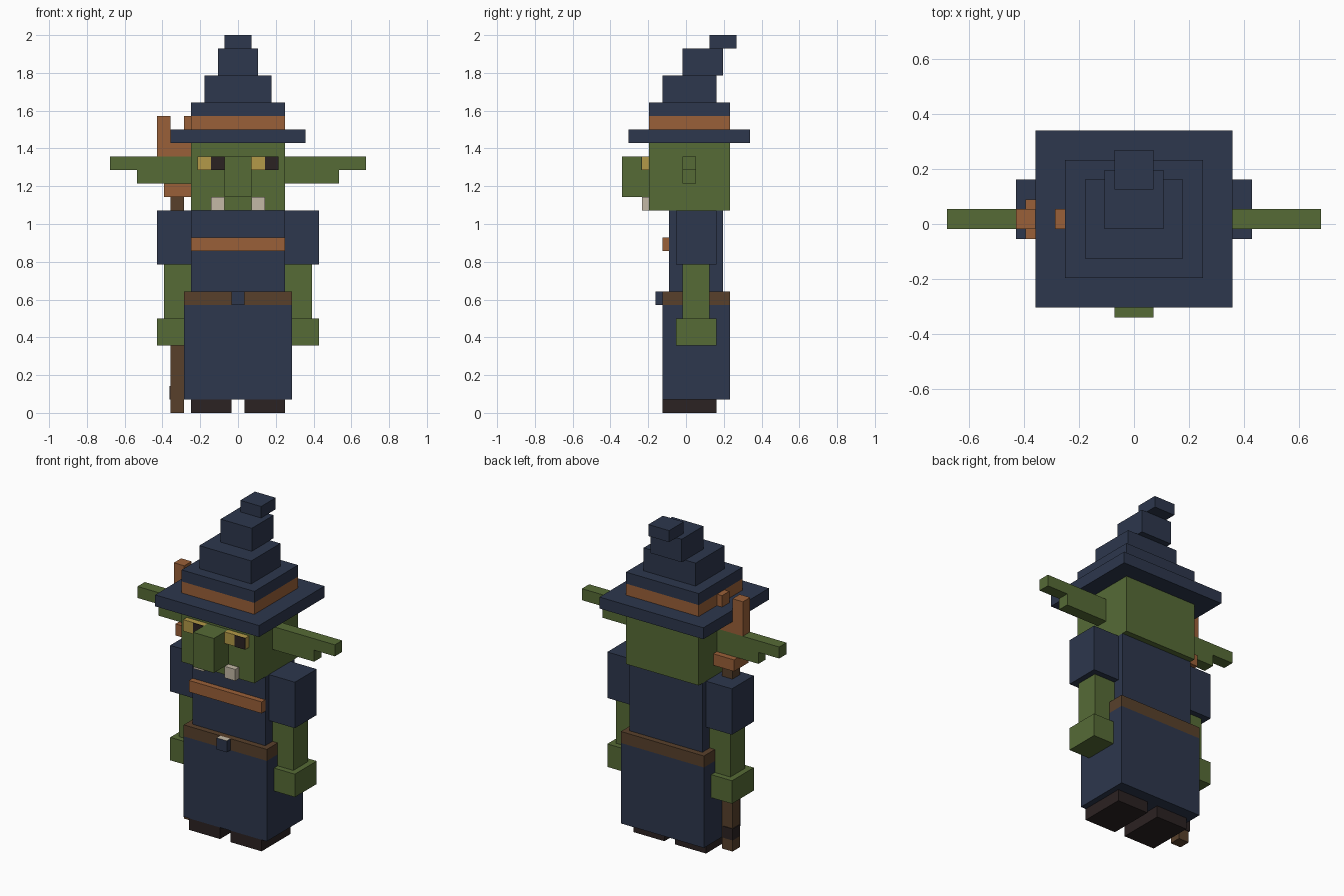
import bpy
import bmesh

cube = bpy.data.objects.get("Cube")
if cube:
    bpy.data.objects.remove(cube, do_unlink=True)

U = 1 / 14       # size of one block
SHIFT = 0.25     # depth offset, in blocks, that centres the figure
THIN = 0.06      # plate thickness, in blocks


def material(name, hex_code):
    srgb = [int(hex_code[i:i + 2], 16) / 255 for i in (0, 2, 4)]
    rgba = [c / 12.92 if c < 0.04045 else ((c + 0.055) / 1.055) ** 2.4 for c in srgb] + [1]
    mat = bpy.data.materials.new(name)
    mat.use_nodes = True
    mat.diffuse_color = rgba
    mat.node_tree.nodes["Principled BSDF"].inputs["Base Color"].default_value = rgba
    return mat


NAVY = material("navy cloth", "2d374d")
GREEN = material("green skin", "566b36")
ORANGE = material("orange trim", "9a6038")
BROWN = material("brown wood", "58402b")
DARK = material("dark leather", "2b2222")
YELLOW = material("yellow eye", "b49a48")
BONE = material("bone", "c4b9a6")


def box(name, mat, x, y, z, top_mat=None):
    """Axis-aligned block given by its ranges in block units."""
    bm = bmesh.new()
    bmesh.ops.create_cube(bm, size=1)
    for v in bm.verts:
        v.co = [(r[0] if c < 0 else r[1]) * U for c, r in zip(v.co, (x, (y[0] + SHIFT, y[1] + SHIFT), z))]
    bm.normal_update()
    mesh = bpy.data.meshes.new(name)
    mesh.materials.append(mat)
    if top_mat:
        mesh.materials.append(top_mat)
        for f in bm.faces:
            f.material_index = int(f.normal.z > 0.5)
    bm.to_mesh(mesh)
    bm.free()
    obj = bpy.data.objects.new(name, mesh)
    bpy.context.collection.objects.link(obj)
    return obj


def mid(name, mat, half, y, z, top_mat=None):
    box(name, mat, (-half, half), y, z, top_mat)


def pair(name, mat, x, y, z):
    box("left_" + name, mat, x, y, z)
    box("right_" + name, mat, (-x[1], -x[0]), y, z)


# robe and belt
mid("skirt", NAVY, 4, (-2, 3), (1, 8))
mid("belt", BROWN, 4, (-2, 3), (8, 9))
mid("buckle", NAVY, 0.5, (-2.5, -2), (8, 9), BONE)
mid("torso", NAVY, 3.5, (-1.5, 2.5), (9, 15))
mid("chest_band", ORANGE, 3.5, (-2, -1.5), (12, 13))

# limbs
pair("shoe", DARK, (0.5, 3.5), (-2, 2), (0, 1))
pair("sleeve", NAVY, (3.5, 6), (-1, 2), (11, 15))
pair("arm", GREEN, (3.5, 5.5), (-0.5, 1.5), (7, 11))
pair("hand", GREEN, (3, 6), (-1, 2), (5, 7))

# head
mid("head", GREEN, 3.5, (-3, 3), (15, 20))
mid("nose", GREEN, 1, (-5, -3), (16, 19))
pair("tooth", BONE, (1, 2), (-3.5, -3), (15, 16))
pair("ear", GREEN, (3.5, 7.5), (-0.5, 0.5), (17, 19))
pair("ear_tip", GREEN, (7.5, 9.5), (-0.5, 0.5), (18, 19))
pair("eye", YELLOW, (1, 3), (-3.5, -3), (18, 19))

# both pupils look the same way
for side, x in (("left", 2), ("right", -2)):
    box(side + "_pupil", DARK, (x, x + 1), (-3.5 - THIN, -3.5), (18, 19))

# hat, leaning back towards its tip
mid("hat_brim", NAVY, 5, (-4.5, 4.5), (20, 21))
mid("hat_band", ORANGE, 3.5, (-3, 3), (21, 22))
mid("hat_base", NAVY, 3.5, (-3, 3), (22, 23))
mid("hat_middle", NAVY, 2.5, (-2, 2), (23, 25))
mid("hat_upper", NAVY, 1.5, (-0.5, 2.5), (25, 27))
mid("hat_tip", NAVY, 1, (1.5, 3.5), (27, 28))

# forked staff in the right hand
box("staff_lower", BROWN, (-5, -4), (-0.5, 0.5), (0, 6))
box("staff_wrap", DARK, (-5 - THIN, -4.1), (-0.4, 0.5 + THIN), (1, 2))
box("staff_upper", BROWN, (-5, -4), (-0.5, 0.5), (14, 16))
box("staff_collar", ORANGE, (-5.5, -3.5), (-1, 1), (16, 17))
box("staff_crossbar", ORANGE, (-6, -3), (-0.5, 0.5), (19, 20))
box("staff_outer_prong", ORANGE, (-6, -5), (-0.5, 0.5), (20, 22))
box("staff_inner_prong", ORANGE, (-4, -3), (-0.5, 0.5), (20, 22))
